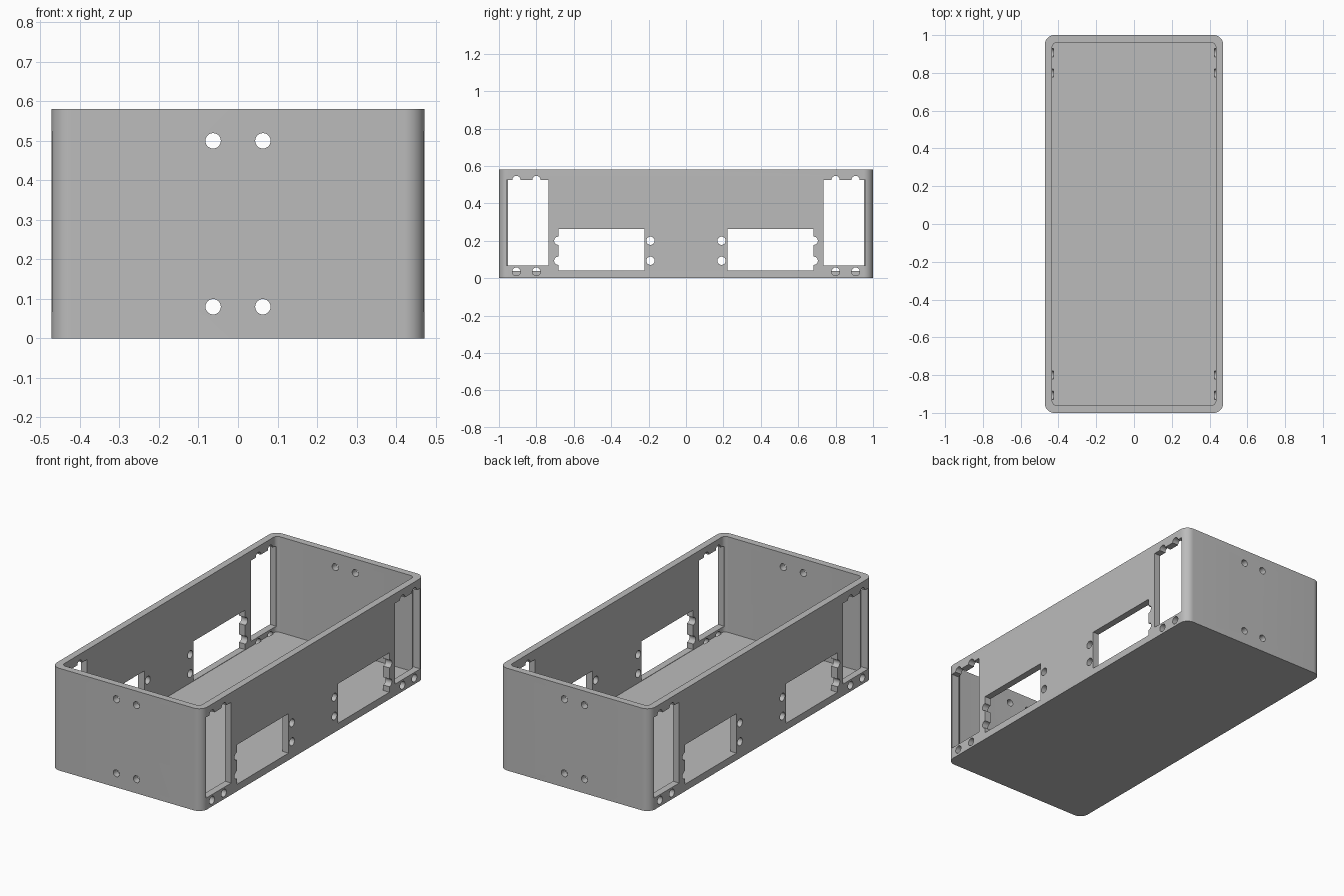
import bpy
import bmesh
from math import sin, cos, pi, radians
from mathutils import Matrix

cube = bpy.data.objects.get("Cube")
if cube:
    bpy.data.objects.remove(cube)

HALF_X, HALF_Y, HEIGHT = 0.472, 1.0, 0.58
WALL, FLOOR = 0.039, 0.038
HOLE_R = 0.022

grey = bpy.data.materials.new("plain grey")
grey.use_nodes = True
colour = (0.5, 0.5, 0.5, 1)
grey.diffuse_color = colour
grey.node_tree.nodes["Principled BSDF"].inputs["Base Color"].default_value = colour


def make_object(name, bm):
    bmesh.ops.recalc_face_normals(bm, faces=bm.faces)
    mesh = bpy.data.meshes.new(name)
    bm.to_mesh(mesh)
    bm.free()
    mesh.materials.append(grey)
    obj = bpy.data.objects.new(name, mesh)
    bpy.context.collection.objects.link(obj)
    return obj


def rounded_block(name, hx, hy, radius, z0, z1, steps=10):
    bm = bmesh.new()
    verts = []
    for q, (sx, sy) in enumerate([(1, 1), (-1, 1), (-1, -1), (1, -1)]):
        for i in range(steps + 1):
            a = (q + i / steps) * pi / 2
            verts.append(bm.verts.new((sx * (hx - radius) + radius * cos(a),
                                       sy * (hy - radius) + radius * sin(a), z0)))
    face = bm.faces.new(verts)
    grown = bmesh.ops.extrude_face_region(bm, geom=[face])["geom"]
    bmesh.ops.translate(bm, vec=(0, 0, z1 - z0),
                        verts=[g for g in grown if isinstance(g, bmesh.types.BMVert)])
    return make_object(name, bm)


def box(name, x0, x1, y0, y1, z0, z1):
    bm = bmesh.new()
    bmesh.ops.create_cube(bm, size=1)
    bmesh.ops.scale(bm, vec=(x1 - x0, y1 - y0, z1 - z0), verts=bm.verts)
    bmesh.ops.translate(bm, vec=((x0 + x1) / 2, (y0 + y1) / 2, (z0 + z1) / 2), verts=bm.verts)
    return make_object(name, bm)


def rod(name, axis, centre, radius, length):
    bm = bmesh.new()
    bmesh.ops.create_cone(bm, cap_ends=True, segments=32, radius1=radius,
                          radius2=radius, depth=length)
    turn = Matrix.Rotation(pi / 2, 4, "Y" if axis == "x" else "X")
    bmesh.ops.transform(bm, matrix=Matrix.Translation(centre) @ turn, verts=bm.verts)
    return make_object(name, bm)


# Open tray: outer shell and the hollow inside
case = rounded_block("open_case", HALF_X, HALF_Y, 0.05, 0, HEIGHT)
cutters = [rounded_block("hollow_cutter", HALF_X - WALL, HALF_Y - WALL, 0.025, FLOOR, HEIGHT + 0.2)]

# Side openings with their screw holes, mirrored to all four places
depth = WALL + 0.006
for sx in (1, -1):
    x0, x1 = sorted((sx * (HALF_X - depth), sx * (HALF_X + 0.05)))
    mid, length = (x0 + x1) / 2, x1 - x0
    for sy in (1, -1):
        for a, b, z0, z1 in ((0.735, 0.96, 0.067, 0.525), (0.221, 0.683, 0.04, 0.264)):
            y0, y1 = sorted((sy * a, sy * b))
            cutters.append(box("opening_cutter", x0, x1, y0, y1, z0, z1))
        spots = [(y, z) for y in (0.8, 0.907) for z in (0.035, 0.525)]
        spots += [(y, z) for y in (0.19, 0.683) for z in (0.093, 0.2)]
        for y, z in spots:
            cutters.append(rod("screw_cutter", "x", (mid, sy * y, z), HOLE_R, length))

# Four bolt holes through both end walls
for x in (-0.063, 0.063):
    for z in (0.08, 0.5):
        cutters.append(rod("bolt_cutter", "y", (x, 0, z), 0.0195, 2.4))

# Cut everything out and remove the cutters
bpy.ops.object.select_all(action="DESELECT")
bpy.context.view_layer.objects.active = case
case.select_set(True)
for cutter in cutters:
    cutter.hide_render = True
    mod = case.modifiers.new("cut", "BOOLEAN")
    mod.operation = "DIFFERENCE"
    mod.solver = "EXACT"
    mod.object = cutter
    bpy.ops.object.modifier_apply(modifier=mod.name)
    bpy.data.objects.remove(cutter)

bpy.ops.object.shade_smooth_by_angle(angle=radians(30))
